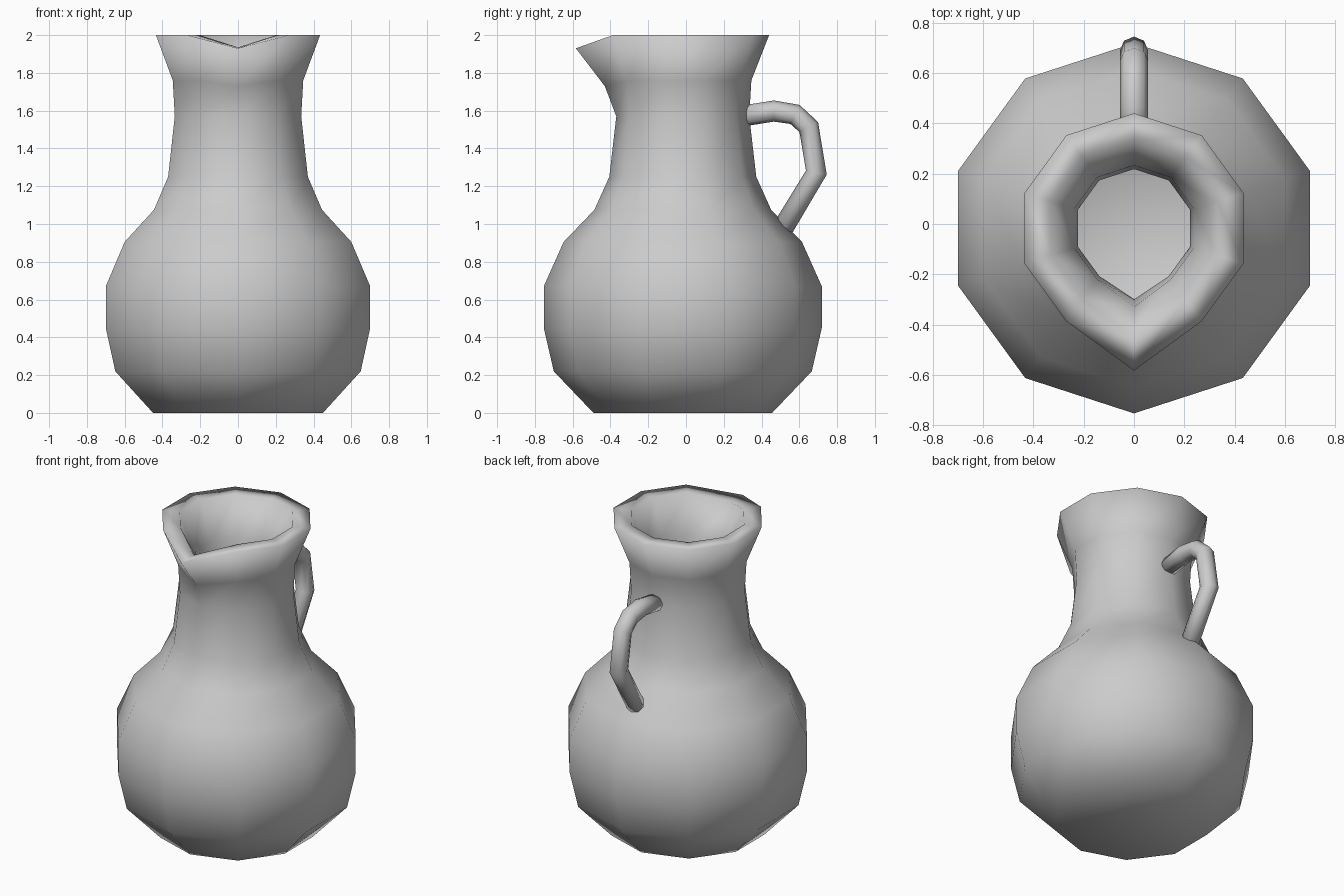
import bpy, bmesh
from math import sin, cos, pi
from mathutils import Vector

if "Cube" in bpy.data.objects:
    bpy.data.objects.remove(bpy.data.objects["Cube"])


def loft(name, rings):
    """Skin a list of equal-sized point rings, cap both ends, shade smooth."""
    bm = bmesh.new()
    rows = [[bm.verts.new(p) for p in ring] for ring in rings]
    n = len(rows[0])
    for a, b in zip(rows, rows[1:]):
        for i in range(n):
            j = (i + 1) % n
            bm.faces.new((a[i], a[j], b[j], b[i]))
    bm.faces.new(rows[0])
    bm.faces.new(rows[-1])
    bmesh.ops.recalc_face_normals(bm, faces=bm.faces)
    for f in bm.faces:
        f.smooth = True
    mesh = bpy.data.meshes.new(name)
    bm.to_mesh(mesh)
    bm.free()
    obj = bpy.data.objects.new(name, mesh)
    bpy.context.collection.objects.link(obj)
    return obj


# Jug body: (radius, height, optional pulled-out front point (y, z) for the spout)
SIDES, CENTRE_Y = 10, -0.017
profile = [
    # outer wall, going up
    (0.473, 0.0, None), (0.683, 0.22, None), (0.736, 0.45, None),
    (0.736, 0.67, None), (0.631, 0.905, None), (0.468, 1.075, None),
    (0.389, 1.25, None), (0.352, 1.57, None), (0.363, 1.76, (-0.43, 1.73)),
    (0.457, 2.0, (-0.583, 1.93)),
    # inner wall, going down
    (0.348, 2.0, (-0.455, 1.935)), (0.25, 1.77, (-0.33, 1.75)),
    (0.235, 1.57, (-0.30, 1.57)), (0.282, 1.23, None), (0.375, 1.01, None),
    (0.535, 0.83, None), (0.625, 0.64, None), (0.625, 0.48, None),
    (0.585, 0.28, None), (0.43, 0.11, None),
]
body_rings = []
for r, z, front in profile:
    ring = []
    for k in range(SIDES):
        a = pi / 2 + 2 * pi * k / SIDES
        ring.append(Vector((r * cos(a), CENTRE_Y + r * sin(a), z)))
    if front:
        ring[SIDES // 2] = Vector((0, *front))
    body_rings.append(ring)
loft("jug_body", body_rings)

# Handle: round tube swept along a path in the y-z plane
path = [Vector((0, y, z)) for y, z in [
    (0.32, 1.575), (0.465, 1.598), (0.577, 1.58),
    (0.65, 1.513), (0.69, 1.272), (0.505, 0.965)]]
X, RADIUS, TUBE_SIDES = Vector((1, 0, 0)), 0.056, 8
handle_rings = []
for i, p in enumerate(path):
    before = (p - path[i - 1]).normalized() if i else Vector()
    after = (path[i + 1] - p).normalized() if i < len(path) - 1 else Vector()
    tangent = Vector((0, 1, 0)) if i == 0 else (before + after).normalized()
    side = tangent.cross(X)
    handle_rings.append([
        p + RADIUS * (X * cos(t) + side * sin(t))
        for t in (2 * pi * k / TUBE_SIDES for k in range(TUBE_SIDES))])
loft("handle", handle_rings)
